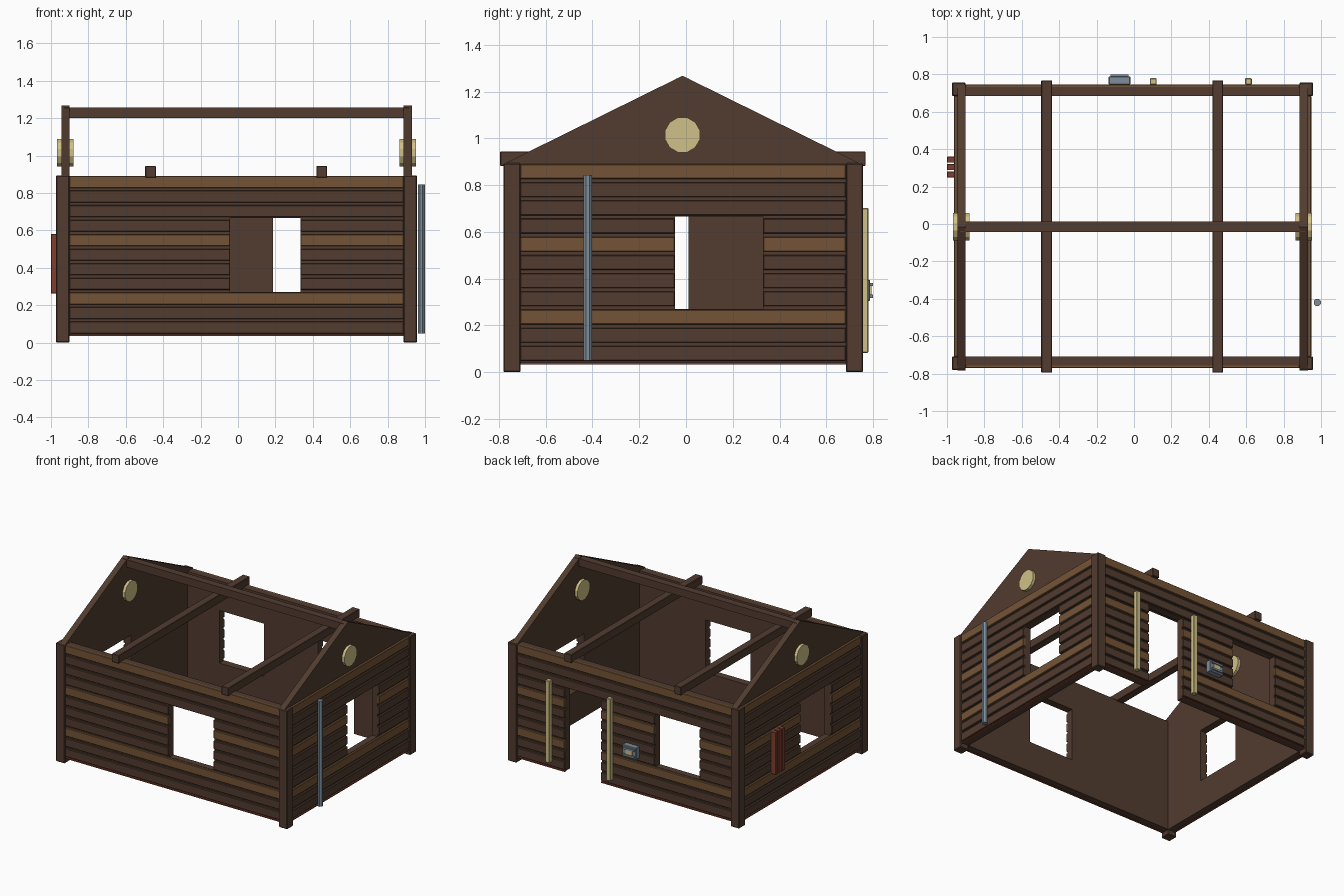
import bpy, bmesh, math
from mathutils import Vector

if "Cube" in bpy.data.objects:
    bpy.data.objects.remove(bpy.data.objects["Cube"])


def material(name, rgb):
    m = bpy.data.materials.new(name)
    lin = [((c / 255 + 0.055) / 1.055) ** 2.4 for c in rgb]
    m.diffuse_color = (*lin, 1)
    m.use_nodes = True
    m.node_tree.nodes["Principled BSDF"].inputs["Base Color"].default_value = m.diffuse_color
    return m


DARK = material("dark timber", (82, 60, 48))
LIGHT = material("light timber", (116, 84, 54))
CREAM = material("pale yellow", (208, 192, 136))
STEEL = material("blue grey metal", (126, 142, 154))
RED = material("red brown", (128, 62, 46))


def finish(name, bm, mat):
    bmesh.ops.recalc_face_normals(bm, faces=bm.faces)
    me = bpy.data.meshes.new(name)
    bm.to_mesh(me)
    bm.free()
    me.materials.append(mat)
    ob = bpy.data.objects.new(name, me)
    bpy.context.collection.objects.link(ob)
    return ob


def box(name, lo, hi, mat, bevel=0):
    bm = bmesh.new()
    bmesh.ops.create_cube(bm, size=1)
    for v in bm.verts:
        v.co = Vector([a + (b - a) * (c + 0.5) for a, b, c in zip(lo, hi, v.co)])
    if bevel:
        bmesh.ops.bevel(bm, geom=bm.edges[:], offset=bevel, segments=1,
                        affect='EDGES', profile=0.5)
    return finish(name, bm, mat)


def span_box(name, p, q, mat, bevel=0):
    lo = [min(a, b) for a, b in zip(p, q)]
    hi = [max(a, b) for a, b in zip(p, q)]
    return box(name, lo, hi, mat, bevel)


def cylinder(name, centre, r, length, axis, sides, mat, turn=0):
    bm = bmesh.new()
    bmesh.ops.create_cone(bm, cap_ends=True, segments=sides, radius1=r, radius2=r, depth=length)
    for v in bm.verts:
        a = math.atan2(v.co.y, v.co.x) + turn
        x, y, z = r * math.cos(a), r * math.sin(a), v.co.z
        v.co = Vector(centre) + (Vector((z, x, y)) if axis == 'X' else Vector((x, y, z)))
    return finish(name, bm, mat)


# outline of the shell (inner wall faces)
X0, X1, Y0, Y1 = -0.90, 0.885, -0.708, 0.684
BASE, TOP = 0.037, 0.89
CORE, FACE = 0.048, 0.063
PITCH, BOARD = 0.0778, 0.063
WIN_Z = (0.27, 0.667)


def wall(side, place, u0, u1, openings):
    """Flat core with openings, covered by rows of boards outside."""
    us = sorted({u0, u1, *[u for o in openings for u in o[:2]]})
    zs = sorted({BASE, TOP, *WIN_Z})
    bm = bmesh.new()
    faces = []
    for a, b in zip(us, us[1:]):
        for c, d in zip(zs, zs[1:]):
            um, zm = (a + b) / 2, (c + d) / 2
            if any(o[0] < um < o[1] and o[2] < zm < o[3] for o in openings):
                continue
            faces.append(bm.faces.new([bm.verts.new(place(u, 0, z))
                                       for u, z in ((a, c), (b, c), (b, d), (a, d))]))
    bmesh.ops.remove_doubles(bm, verts=bm.verts, dist=1e-5)
    out = Vector(place(0, CORE, 0)) - Vector(place(0, 0, 0))
    r = bmesh.ops.extrude_face_region(bm, geom=bm.faces[:], use_keep_orig=True)
    for v in r["geom"]:
        if isinstance(v, bmesh.types.BMVert):
            v.co += out
    finish(side + "_wall_core", bm, DARK)

    # horizontal boards, broken at the openings
    for k in range(11):
        z0 = 0.827 - PITCH * (10 - k)
        zm = z0 + BOARD / 2
        pieces, start = [], u0
        for o in sorted(o for o in openings if o[2] < zm < o[3]):
            pieces.append((start, o[0]))
            start = o[1]
        pieces.append((start, u1))
        for a, b in pieces:
            span_box(f"{side}_board_{k}", place(a, CORE - 0.005, z0),
                     place(b, FACE, z0 + BOARD), LIGHT if k % 4 == 2 else DARK, 0.003)

    # thin red sill under the boards, skipping the doorway
    start, pieces = u0, []
    for o in openings:
        if o[2] < BASE:
            pieces.append((start, o[0]))
            start = o[1]
    pieces.append((start, u1))
    for a, b in pieces:
        span_box(side + "_red_sill", place(a, CORE - 0.001, 0.034),
                 place(b, FACE - 0.001, 0.042), RED)


wall("front", lambda u, d, z: (u, Y0 - d, z), X0, X1, [(-0.042, 0.335, *WIN_Z)])
wall("back", lambda u, d, z: (u, Y1 + d, z), X0, X1,
     [(-0.635, -0.26, *WIN_Z), (0.187, 0.49, -1, WIN_Z[1])])
wall("right", lambda u, d, z: (X1 + d, u, z), Y0, Y1, [(-0.048, 0.33, *WIN_Z)])
wall("left", lambda u, d, z: (X0 - d, u, z), Y0, Y1, [(-0.365, 0.01, *WIN_Z)])

# corner posts
P = 0.073
for i, x in enumerate((X0 - P, X1)):
    for j, y in enumerate((Y0 - P, Y1)):
        box(f"corner_post_{i}{j}", (x, y, 0), (x + P, y + P, 0.894), DARK, 0.005)

# triangular gables with a round vent through each
YC = -0.015
for name, x in (("left", X0 - 0.045), ("right", X1)):
    bm = bmesh.new()
    f = bm.faces.new([bm.verts.new((x, y, z)) for y, z in
                      ((YC - 0.768, 0.889), (YC + 0.768, 0.889), (YC, 1.268))])
    r = bmesh.ops.extrude_face_region(bm, geom=[f], use_keep_orig=True)
    for v in r["geom"]:
        if isinstance(v, bmesh.types.BMVert):
            v.co.x += 0.045
    finish(name + "_gable", bm, DARK)
    cylinder(name + "_gable_vent", (x + 0.0225, YC, 1.015), 0.077, 0.088, 'X', 12,
             CREAM, math.radians(15))

# ridge and tie beams
box("ridge_beam", (-0.93, -0.042, 1.2), (0.915, 0.013, 1.257), DARK)
for i, x in enumerate((-0.467, 0.448)):
    box(f"tie_beam_{i}", (x - 0.029, -0.795, 0.882), (x + 0.029, 0.768, 0.944), DARK, 0.003)

# drain pipe on the right wall
cylinder("drain_pipe", (0.98, -0.42, 0.447), 0.02, 0.795, 'Z', 8, STEEL, math.radians(22.5))

# three red planks on the left wall
for i, y in enumerate((0.264, 0.304, 0.344)):
    box(f"red_plank_{i}", (-1.0, y - 0.016, 0.262), (-0.96, y + 0.016, 0.58), RED, 0.002)

# pale strips either side of the doorway
for i, x in enumerate((0.103, 0.612)):
    box(f"door_strip_{i}", (x - 0.018, 0.745, 0.083), (x + 0.018, 0.78, 0.703), CREAM, 0.004)

# meter box on the back wall
box("meter_box", (-0.135, 0.745, 0.305), (-0.02, 0.788, 0.395), STEEL, 0.003)
box("meter_plate", (-0.105, 0.786, 0.332), (-0.05, 0.793, 0.368), CREAM)
for i, z in enumerate((0.325, 0.375)):
    box(f"meter_bar_{i}", (-0.125, 0.786, z - 0.007), (-0.03, 0.8, z + 0.007), STEEL)
